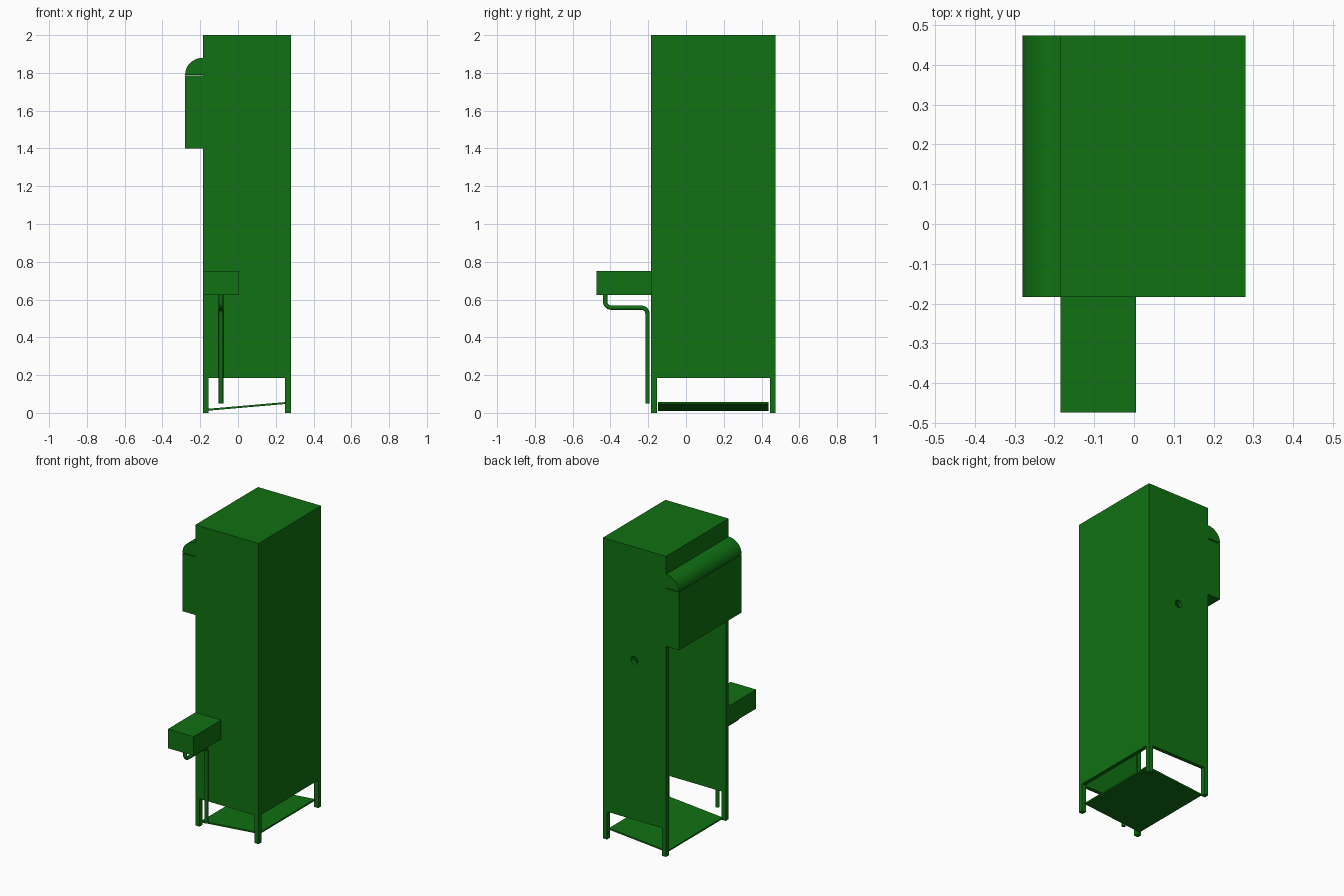
import bpy
import bmesh
from math import sin, cos, pi
from mathutils import Vector

default = bpy.data.objects.get("Cube")
if default:
    bpy.data.objects.remove(default, do_unlink=True)

green = bpy.data.materials.new("dark_green_paint")
green.use_nodes = True
colour = (0.005, 0.165, 0.006, 1.0)
green.diffuse_color = colour
green.node_tree.nodes["Principled BSDF"].inputs["Base Color"].default_value = colour

# Main dimensions of the cabinet
LEFT, RIGHT = -0.185, 0.28
FRONT, BACK = -0.184, 0.474
BASE, SEAM, TOP = 0.185, 1.4, 2.0
POST, WALL = 0.03, 0.025
HOOD = -0.28


def prism(name, profile, y0, y1):
    """Extrude an x-z profile along y."""
    bm = bmesh.new()
    face = bm.faces.new([bm.verts.new((x, y0, z)) for x, z in profile])
    new = bmesh.ops.extrude_face_region(bm, geom=[face])["geom"]
    moved = [v for v in new if isinstance(v, bmesh.types.BMVert)]
    bmesh.ops.translate(bm, verts=moved, vec=(0, y1 - y0, 0))
    bmesh.ops.recalc_face_normals(bm, faces=bm.faces)
    mesh = bpy.data.meshes.new(name)
    bm.to_mesh(mesh)
    bm.free()
    mesh.materials.append(green)
    obj = bpy.data.objects.new(name, mesh)
    bpy.context.collection.objects.link(obj)
    return obj


def box(name, x0, x1, y0, y1, z0, z1):
    return prism(name, [(x0, z0), (x1, z0), (x1, z1), (x0, z1)], y0, y1)


def select(obj):
    bpy.ops.object.select_all(action="DESELECT")
    obj.select_set(True)
    bpy.context.view_layer.objects.active = obj


# Solid upper housing
box("upper_housing", LEFT, RIGHT, FRONT, BACK, SEAM, TOP)

# Four corner posts that also form the feet
for side, x in (("right", LEFT), ("left", RIGHT - POST)):
    for end, y in (("front", FRONT), ("back", BACK - POST)):
        box(f"{end}_{side}_post", x, x + POST, y, y + POST, 0, SEAM)

# Three lower wall panels; the fourth side is open
inner = (LEFT + POST, RIGHT - POST)
box("front_panel", *inner, FRONT, FRONT + WALL, BASE, SEAM)
back_panel = box("back_panel", *inner, BACK - WALL, BACK, BASE, SEAM)
box("side_panel", RIGHT - WALL, RIGHT, FRONT + POST, BACK - POST, BASE, SEAM)

# Round hole through the back panel
bpy.ops.mesh.primitive_cylinder_add(vertices=24, radius=0.025, depth=0.2,
                                    location=(0.048, BACK, 1.247),
                                    rotation=(pi / 2, 0, 0))
cutter = bpy.context.object
cutter.hide_render = True
cut = back_panel.modifiers.new("hole", "BOOLEAN")
cut.operation = "DIFFERENCE"
cut.solver = "EXACT"
cut.object = cutter
select(back_panel)
bpy.ops.object.modifier_apply(modifier=cut.name)
bpy.data.objects.remove(cutter, do_unlink=True)

# Side hood: box below, rounded cap above a narrow gap
box("hood_box", HOOD, LEFT, FRONT, BACK, SEAM, 1.785)
radius = LEFT - HOOD
arc = [(LEFT - radius * cos(a), 1.79 + 0.09 * sin(a))
       for a in (i * pi / 32 for i in range(17))]
cap = prism("hood_cap", arc + [(LEFT, 1.79)], FRONT, BACK)
select(cap)
bpy.ops.object.shade_smooth_by_angle(angle=pi / 6)

# Sloping floor plate
prism("sloping_floor", [(-0.167, 0.011), (0.262, 0.048), (0.262, 0.058), (-0.167, 0.021)],
      -0.147, 0.436)

# Box on the front
box("front_box", LEFT, 0.005, -0.474, FRONT, 0.625, 0.752)


def rounded_path(corners, r, steps=6):
    """Replace each inner corner with a quarter bend."""
    points = [corners[0]]
    for prev, here, after in zip(corners, corners[1:], corners[2:]):
        a = (prev - here).normalized() * r
        b = (after - here).normalized() * r
        for i in range(steps + 1):
            t = i / steps * pi / 2
            points.append(here + a * (1 - sin(t)) + b * (1 - cos(t)))
    return points + [corners[-1]]


# Drain pipe from the box down the front
corners = [Vector((-0.09, y, z)) for y, z in
           ((-0.428, 0.63), (-0.428, 0.557), (-0.204, 0.557), (-0.204, 0.05))]
path = rounded_path(corners, 0.032)
curve = bpy.data.curves.new("drain_pipe", "CURVE")
curve.dimensions = "3D"
curve.bevel_depth = 0.012
curve.bevel_resolution = 3
curve.use_fill_caps = True
spline = curve.splines.new("POLY")
spline.points.add(len(path) - 1)
for point, position in zip(spline.points, path):
    point.co = (*position, 1)
curve.materials.append(green)
pipe = bpy.data.objects.new("drain_pipe", curve)
bpy.context.collection.objects.link(pipe)
select(pipe)
bpy.ops.object.convert(target="MESH")
bpy.ops.object.shade_smooth_by_angle(angle=pi / 4)
